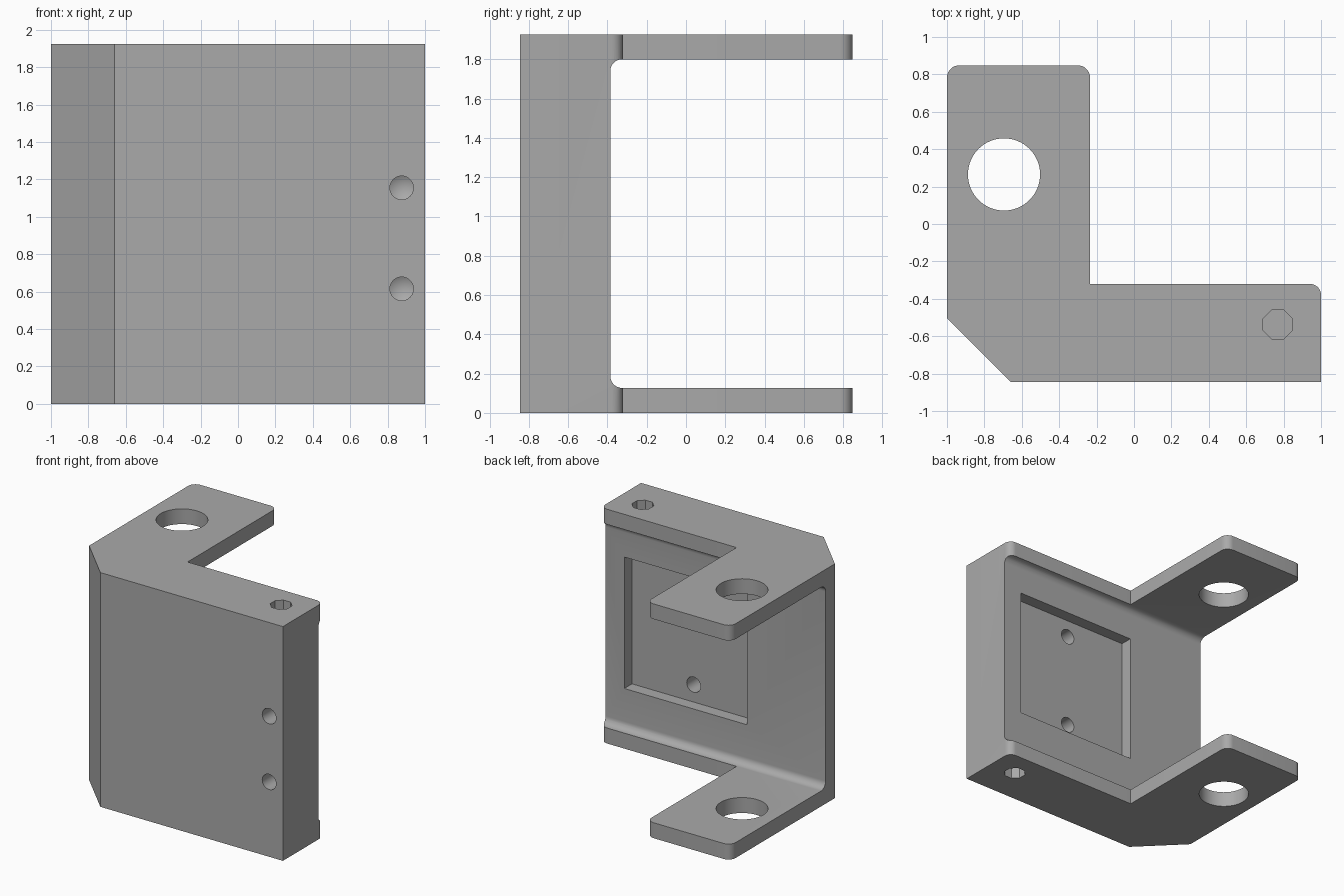
import bpy, bmesh, math
from mathutils import Matrix, Vector

old = bpy.data.objects.get("Cube")
if old:
    bpy.data.objects.remove(old, do_unlink=True)

GREY = (0.4, 0.4, 0.4, 1)
HEIGHT = 1.925
grey = bpy.data.materials.new("plain grey")
grey.use_nodes = True
grey.diffuse_color = GREY
grey.node_tree.nodes["Principled BSDF"].inputs["Base Color"].default_value = GREY


def rounded(points, segs=8):
    """Outline of (x, y, radius) corners with arcs where radius > 0."""
    out = []
    for i, (x, y, r) in enumerate(points):
        p = Vector((x, y))
        if r == 0:
            out.append(p)
            continue
        a = (Vector(points[i - 1][:2]) - p).normalized()
        b = (Vector(points[(i + 1) % len(points)][:2]) - p).normalized()
        c = p + (a + b) * r
        for k in range(segs + 1):
            t = k / segs * math.pi / 2
            out.append(c - b * r * math.cos(t) - a * r * math.sin(t))
    return out


def finish(name, bm):
    bmesh.ops.recalc_face_normals(bm, faces=bm.faces)
    mesh = bpy.data.meshes.new(name)
    bm.to_mesh(mesh)
    bm.free()
    mesh.materials.append(grey)
    obj = bpy.data.objects.new(name, mesh)
    bpy.context.collection.objects.link(obj)
    return obj


def prism(name, outline, low, high, place):
    """Extrude a 2D outline; place(u, v, w) maps it into space."""
    bm = bmesh.new()
    face = bm.faces.new([bm.verts.new(place(p[0], p[1], low)) for p in outline])
    new = bmesh.ops.extrude_face_region(bm, geom=[face])["geom"]
    shift = Vector(place(0, 0, high)) - Vector(place(0, 0, low))
    bmesh.ops.translate(bm, vec=shift, verts=[g for g in new if isinstance(g, bmesh.types.BMVert)])
    return finish(name, bm)


def cut(cutter):
    """Subtract a cutter from the bracket and keep it hidden."""
    mod = bracket.modifiers.new(cutter.name, "BOOLEAN")
    mod.operation = "DIFFERENCE"
    mod.solver = "EXACT"
    mod.object = cutter
    bpy.context.view_layer.objects.active = bracket
    bpy.ops.object.modifier_apply(modifier=mod.name)
    bpy.data.objects.remove(cutter, do_unlink=True)


def upright(x, y, z):
    return (x, y, z)


def sideways(y, z, x):
    return (x, y, z)


def ring(x, y, r, n, turn=0):
    return [(x + r * math.cos(math.tau * i / n + turn),
             y + r * math.sin(math.tau * i / n + turn)) for i in range(n)]


def drill(name, x, y, z, depth, direction):
    """Round blind hole with a pointed bottom, bored along +y or -y."""
    bm = bmesh.new()
    r, start, tip = 0.063, -0.05, depth + 0.035
    rims = [[bm.verts.new((x + u, y + direction * d, z + v)) for u, v in ring(0, 0, r, 32)]
            for d in (start, depth)]
    point = bm.verts.new((x, y + direction * tip, z))
    bm.faces.new(rims[0])
    for i in range(32):
        j = (i + 1) % 32
        bm.faces.new((rims[0][i], rims[0][j], rims[1][j], rims[1][i]))
        bm.faces.new((rims[1][i], rims[1][j], point))
    cut(finish(name, bm))


# L-shaped body with a chamfered front corner and rounded free corners
bracket = prism("bracket", rounded([
    (-1, -0.505, 0), (-0.66, -0.845, 0), (1, -0.845, 0), (1, -0.32, 0.06),
    (-0.235, -0.32, 0), (-0.235, 0.848, 0.065), (-1, 0.848, 0.065)]), 0, HEIGHT, upright)

# Wide opening between the two arms, with filleted inner corners
cut(prism("arm_opening", rounded([
    (-0.385, 0.127, 0.06), (1.2, 0.127, 0), (1.2, 1.8, 0), (-0.385, 1.8, 0.06)]),
    -1.2, 1.2, sideways))

# Round holes through both arms
cut(prism("arm_holes", ring(-0.695, 0.265, 0.193, 64), -0.1, 2.1, upright))

# Rectangular pocket in the back of the wall
cut(prism("back_pocket", [(-0.485, 0.457), (-0.3, 0.457), (-0.3, 1.537), (-0.485, 1.537)],
          -0.285, 0.83, sideways))

# Blind holes in the front face and in the pocket floor
for z in (0.615, 1.155):
    drill("front_hole", 0.875, -0.845, z, 0.25, 1)
for z in (0.6, 1.395):
    drill("pocket_hole", 0.27, -0.485, z, 0.2, -1)

# Eight-sided sockets in the top and bottom faces
for low, high in ((-0.1, 0.25), (HEIGHT - 0.25, HEIGHT + 0.1)):
    cut(prism("socket", ring(0.768, -0.537, 0.084, 8, math.pi / 8), low, high, upright))

# Smooth rounded surfaces, crisp edges
bpy.ops.object.select_all(action="DESELECT")
bracket.select_set(True)
bpy.context.view_layer.objects.active = bracket
bpy.ops.object.shade_smooth_by_angle(angle=math.radians(25))
